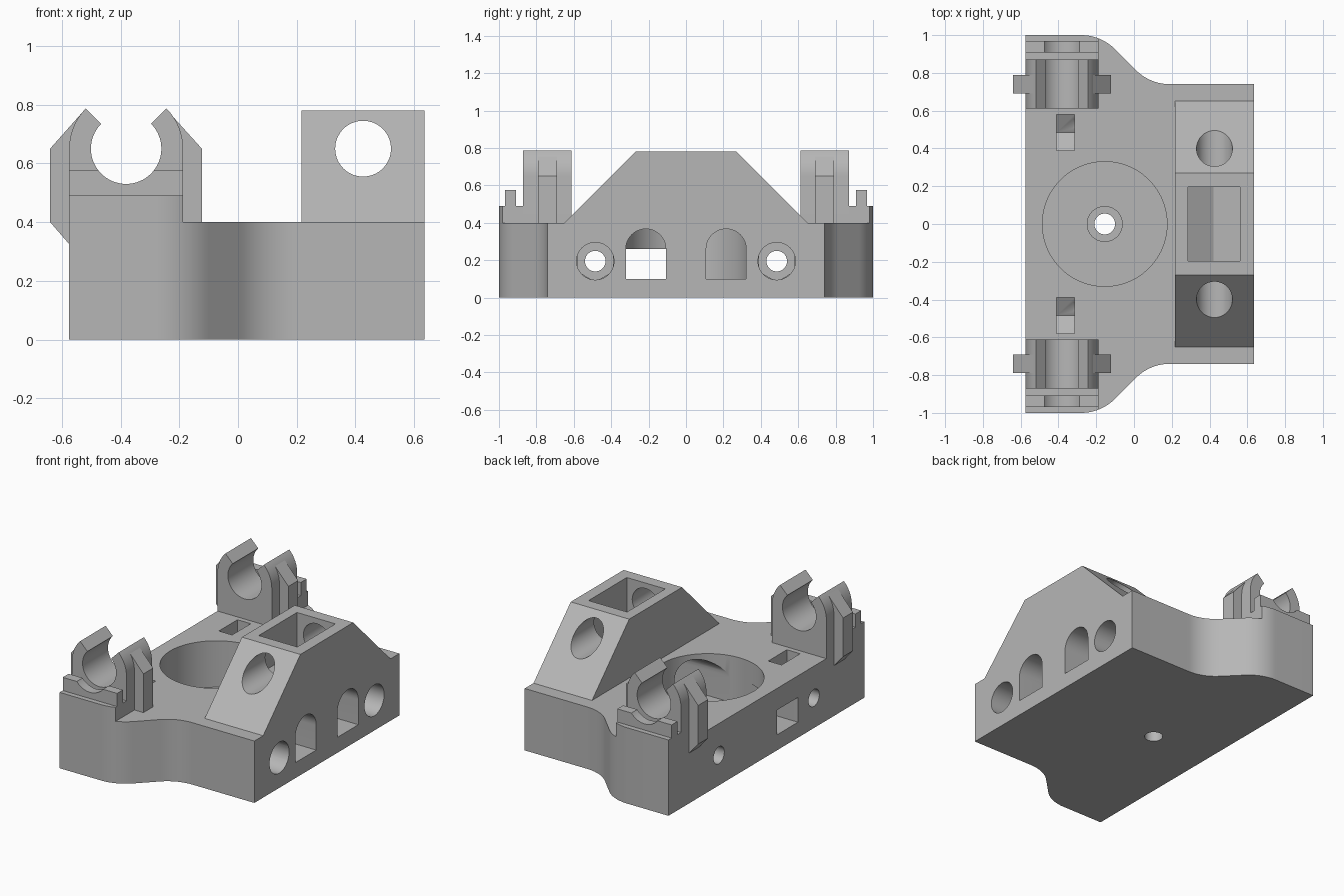
import bpy, bmesh
from math import cos, sin, radians

if "Cube" in bpy.data.objects:
    bpy.data.objects.remove(bpy.data.objects["Cube"])

grey = bpy.data.materials.new("plain_grey")
grey.use_nodes = True
grey.diffuse_color = (0.47, 0.47, 0.47, 1)
grey.node_tree.nodes["Principled BSDF"].inputs["Base Color"].default_value = (0.47, 0.47, 0.47, 1)

PLACE = {
    "x": lambda a, b, t: (t, a, b),
    "y": lambda a, b, t: (a, t, b),
    "z": lambda a, b, t: (a, b, t),
}


def prism(name, pts, axis, lo, hi):
    """Extrude a 2D profile along one axis."""
    bm = bmesh.new()
    low = [bm.verts.new(PLACE[axis](a, b, lo)) for a, b in pts]
    high = [bm.verts.new(PLACE[axis](a, b, hi)) for a, b in pts]
    bm.faces.new(low)
    bm.faces.new(high[::-1])
    n = len(pts)
    for i in range(n):
        j = (i + 1) % n
        bm.faces.new((low[i], high[i], high[j], low[j]))
    bmesh.ops.recalc_face_normals(bm, faces=bm.faces)
    mesh = bpy.data.meshes.new(name)
    bm.to_mesh(mesh)
    bm.free()
    mesh.materials.append(grey)
    obj = bpy.data.objects.new(name, mesh)
    bpy.context.collection.objects.link(obj)
    return obj


def arc(ca, cb, r, start, end, n):
    angles = [radians(start + (end - start) * i / n) for i in range(n + 1)]
    return [(ca + r * cos(t), cb + r * sin(t)) for t in angles]


def circle(ca, cb, r, n=64):
    return arc(ca, cb, r, 0, 360, n)[:-1]


def rect(a0, a1, b0, b1):
    return [(a0, b0), (a1, b0), (a1, b1), (a0, b1)]


def activate(obj):
    bpy.ops.object.select_all(action="DESELECT")
    obj.select_set(True)
    bpy.context.view_layer.objects.active = obj


def cut(target, pts, axis, lo, hi):
    """Subtract a prism from the target."""
    cutter = prism("cutter", pts, axis, lo, hi)
    cutter.hide_render = True
    activate(target)
    mod = target.modifiers.new("cut", "BOOLEAN")
    mod.operation = "DIFFERENCE"
    mod.solver = "EXACT"
    mod.object = cutter
    bpy.ops.object.modifier_apply(modifier=mod.name)
    bpy.data.objects.remove(cutter)


BACK, FRONT_X = -0.575, 0.635
DECK = 0.4
parts = []

# Base block with S-curved shoulders
shoulder = arc(-0.28, 0.746, 0.254, 90, 45, 12) + arc(0.19, 0.994, 0.254, 225, 270, 12)
half = [(BACK, 1)] + shoulder + [(FRONT_X, 0.74)]
base = prism("base_block", half + [(x, -y) for x, y in reversed(half)], "z", 0, DECK)
parts.append(base)

# Round motor pocket with a raised, drilled boss
PX = -0.155
cut(base, circle(PX, 0, 0.33, 96), "z", 0.1, 0.6)
boss = prism("pocket_boss", circle(PX, 0, 0.095), "z", 0.1, 0.12)
parts.append(boss)
for part in (base, boss):
    cut(part, circle(PX, 0, 0.055), "z", -0.1, 0.3)

# Arched passages, one continuing out as a square window
for s in (1, -1):
    y = 0.215 * s
    arch = [(y - 0.107, 0.1), (y + 0.107, 0.1)] + arc(y, 0.26, 0.107, 0, 180, 24)
    cut(base, arch, "x", PX, 0.8)
cut(base, rect(-0.322, -0.108, 0.1, 0.26), "x", -0.8, PX)

# Screw bores, counterbores and nut slots
for s in (1, -1):
    y = 0.485 * s
    cut(base, circle(y, 0.195, 0.055, 48), "x", -0.8, 0.8)
    cut(base, circle(y, 0.195, 0.1, 48), "x", -0.32, 0.8)
    nut = [(y - 0.095, 0.6), (y - 0.095, 0.14), (y, 0.085), (y + 0.095, 0.14), (y + 0.095, 0.6)]
    cut(base, nut, "x", -0.41, -0.315)

# Sloped housing with a rod bore and a top pocket
housing = prism("rod_housing", [(-0.65, DECK), (0.65, DECK), (0.27, 0.78), (-0.27, 0.78)],
                "x", 0.217, FRONT_X)
pocket = [(0.285, 0.9), (0.285, 0.53), (0.42, 0.45), (0.56, 0.45), (0.56, 0.9)]
cut(housing, pocket, "y", -0.195, 0.195)
cut(housing, circle(0.426, 0.65, 0.095), "y", -0.8, 0.8)
parts.append(housing)

# Snap clips at both ends
CX, CZ, R_OUT, R_IN = -0.381, 0.65, 0.194, 0.12
RIGHT = CX + R_OUT
clip = ([(BACK, DECK)] + arc(CX, CZ, R_OUT, 180, 135, 10) + arc(CX, CZ, R_IN, 135, 405, 48)
        + arc(CX, CZ, R_OUT, 45, 0, 10) + [(RIGHT, DECK)])
outer_rib = [(BACK, 0.325), (-0.64, DECK), (-0.64, CZ), (-0.52, 0.785), (BACK, CZ)]
inner_rib = [(RIGHT, DECK), (-0.123, DECK), (-0.123, CZ), (-0.245, 0.785), (RIGHT, CZ)]
ledge = ([(BACK, 0.87), (BACK, 1)] + [p for p in shoulder if p[0] < RIGHT]
         + [(RIGHT, 0.982), (RIGHT, 0.87)])
for s, end in ((1, "rear"), (-1, "front")):
    parts.append(prism(end + "_clip", clip, "y", 0.612 * s, 0.872 * s))
    parts.append(prism(end + "_outer_rib", outer_rib, "y", 0.69 * s, 0.79 * s))
    parts.append(prism(end + "_inner_rib", inner_rib, "y", 0.69 * s, 0.79 * s))
    parts.append(prism(end + "_ledge", [(x, y * s) for x, y in ledge], "z", DECK, 0.49))
    stop = prism(end + "_stop_wall", rect(BACK, RIGHT, 0.49, 0.575), "y", 0.908 * s, 0.968 * s)
    cut(stop, circle(CX, CZ, R_IN), "y", 0.85 * s, 1.05 * s)
    parts.append(stop)

# Smooth the curved walls, keep edges sharp
for part in parts:
    activate(part)
    bpy.ops.object.shade_smooth_by_angle(angle=radians(25))
